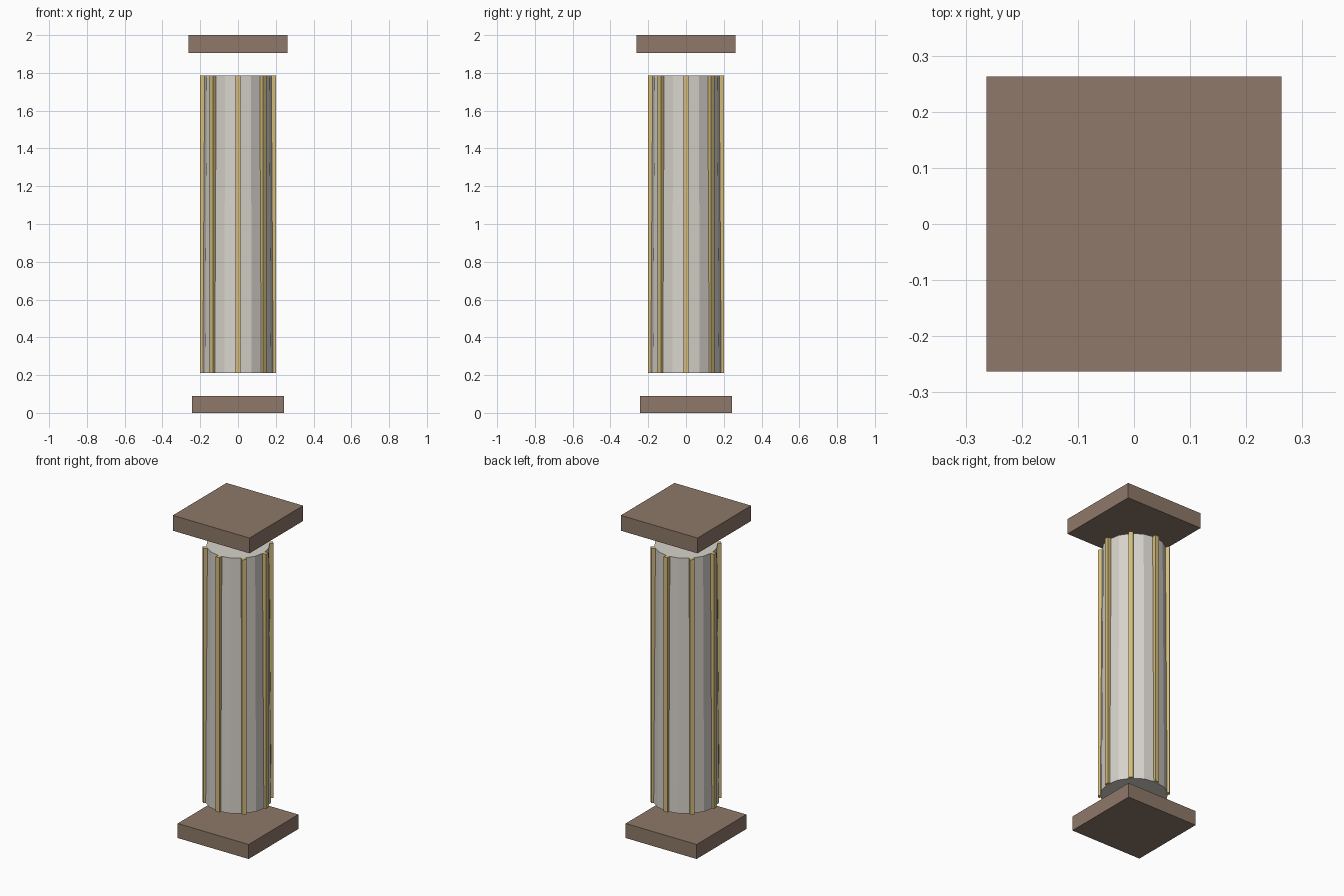
import bpy
import math

cube = bpy.data.objects.get("Cube")
if cube:
    bpy.data.objects.remove(cube, do_unlink=True)


def material(name, color):
    m = bpy.data.materials.new(name)
    m.use_nodes = True
    m.diffuse_color = color
    m.node_tree.nodes["Principled BSDF"].inputs["Base Color"].default_value = color
    return m


stone = material("pale stone", (0.68, 0.65, 0.60, 1))
gold = material("gold trim", (0.65, 0.50, 0.20, 1))
brown = material("brown stone", (0.27, 0.19, 0.14, 1))


def box(name, size, loc, mat, turn=0):
    bpy.ops.mesh.primitive_cube_add(size=1, location=loc, rotation=(0, 0, turn))
    ob = bpy.context.object
    ob.name = name
    ob.scale = size
    ob.data.materials.append(mat)
    return ob


# Base and capital slabs
box("base_slab", (0.486, 0.486, 0.09), (0, 0, 0.045), brown)
box("capital_slab", (0.525, 0.525, 0.095), (0, 0, 1.9525), brown)

# Tapered faceted shaft
BOTTOM, TOP = 0.21, 1.787
MIDDLE, HEIGHT = (BOTTOM + TOP) / 2, TOP - BOTTOM
bpy.ops.mesh.primitive_cone_add(vertices=16, radius1=0.189, radius2=0.179,
                                depth=HEIGHT, location=(0, 0, MIDDLE))
shaft = bpy.context.object
shaft.name = "shaft"
shaft.data.materials.append(stone)

# Upright gold ribs around the shaft
RIBS, RADIUS = 8, 0.187
for i in range(RIBS):
    a = math.tau * i / RIBS
    box(f"rib_{i + 1}", (0.026, 0.026, HEIGHT),
        (RADIUS * math.cos(a), RADIUS * math.sin(a), MIDDLE), gold, a)
